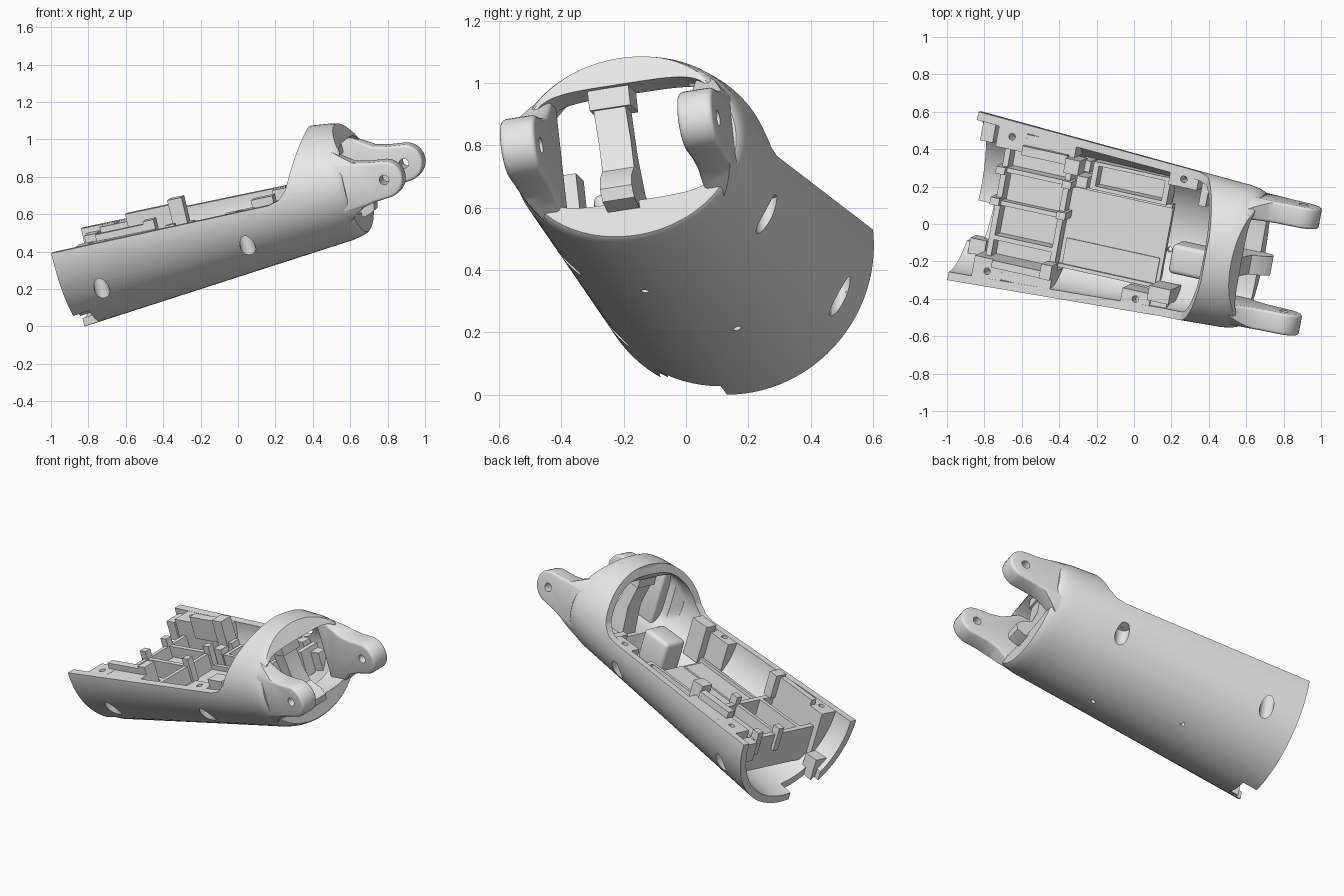
import bpy
import bmesh
from math import sin, cos, pi, copysign
from mathutils import Vector, Matrix

if "Cube" in bpy.data.objects:
    bpy.data.objects.remove(bpy.data.objects["Cube"])

# Part frame: first coordinate along the tube, second across it, third up
along = Vector((0.956, -0.21, 0.204)).normalized()
across = Vector((0.184, 0.972, 0.151))
across = (across - along * across.dot(along)).normalized()
up = along.cross(across)
frame = Matrix((along, across, up)).transposed().to_4x4()
frame.translation = Vector((-0.915, 0.15, 0.46))

grey = bpy.data.materials.new("plain_grey")
grey.use_nodes = True
grey.diffuse_color = (0.8, 0.8, 0.8, 1)
grey.node_tree.nodes["Principled BSDF"].inputs["Base Color"].default_value = (0.8, 0.8, 0.8, 1)
parts = []
cutters = []


def loft(name, rings, hollow=False, cutter=False):
    """Bridge closed rings; cap the ends, or join last to first when hollow."""
    bm = bmesh.new()
    loops = [[bm.verts.new(p) for p in ring] for ring in rings]
    pairs = list(zip(loops, loops[1:]))
    if hollow:
        pairs.append((loops[-1], loops[0]))
    else:
        bm.faces.new(loops[0])
        bm.faces.new(loops[-1])
    for a, b in pairs:
        for i in range(len(a)):
            j = (i + 1) % len(a)
            bm.faces.new((a[i], a[j], b[j], b[i]))
    bmesh.ops.recalc_face_normals(bm, faces=bm.faces)
    mesh = bpy.data.meshes.new(name)
    bm.to_mesh(mesh)
    bm.free()
    mesh.materials.append(grey)
    obj = bpy.data.objects.new(name, mesh)
    obj.matrix_world = frame
    bpy.context.collection.objects.link(obj)
    if cutter:
        obj.hide_render = True
    (cutters if cutter else parts).append(obj)
    return obj


def prism(name, outline, low, high, vertical=False, cutter=False):
    """Extrude an outline across the tube, or upward when vertical."""
    def place(p, t):
        return (p[0], p[1], t) if vertical else (p[0], t, p[1])
    return loft(name, [[place(p, t) for p in outline] for t in (low, high)], cutter=cutter)


def circle(x, y, r, count=24):
    return [(x + r * cos(2 * pi * i / count), y + r * sin(2 * pi * i / count)) for i in range(count)]


def apply(obj, mod):
    bpy.context.view_layer.objects.active = obj
    bpy.ops.object.modifier_apply(modifier=mod.name)


def boolean(obj, tool, operation="DIFFERENCE"):
    mod = obj.modifiers.new("cut", "BOOLEAN")
    mod.operation = operation
    mod.object = tool
    mod.solver = "EXACT"
    apply(obj, mod)


def soften(obj, width):
    bevel = obj.modifiers.new("soft_edges", "BEVEL")
    bevel.width = width
    bevel.segments = 3
    apply(obj, bevel)


def oval(s, a, b, power=2, lift=0, count=96):
    def bulge(v):
        return copysign(abs(v) ** (2 / power), v)
    angles = [2 * pi * (i + 0.5) / count for i in range(count)]
    return [(s, a * bulge(cos(t)), lift + b * bulge(sin(t))) for t in angles]


def section(s, inset=0.0, scale=1.0):
    return oval(s, (0.463 - 0.048 * s) * scale - inset, (0.47 - 0.1 * s) * scale - inset)


# Solid tube volume that keeps inner parts inside the wall
core = loft("core_cutter", [section(-0.1, 0.006), section(2.2, 0.006)], cutter=True)


def box(name, s, l, h, fit=False, cutter=False):
    """Box from ranges along, across and up; fit trims it to the tube."""
    outline = [(s[0], h[0]), (s[1], h[0]), (s[1], h[1]), (s[0], h[1])]
    obj = prism(name, outline, l[0], l[1], cutter=cutter)
    if fit:
        boolean(obj, core, "INTERSECT")
    return obj


# Tapered tube with a narrower squarish mouth
wall = 0.045
shell = loft("tube_shell", [
    section(0), section(0.75), section(1.53), section(1.58, scale=0.985),
    section(1.61, scale=0.96), section(1.62, scale=0.935),
    oval(1.62, 0.3, 0.195, 4.5, 0.02), oval(1.45, 0.3, 0.195, 4.5, 0.02),
    section(1.4, wall), section(0.75, wall), section(0, wall)], hollow=True)

# Open upper half, leaving a sloping hoop, then lean its front face back
boolean(shell, prism("opening_cutter", [
    (-0.2, 0), (1.2, 0), (1.26, 0.015), (1.31, 0.06), (1.43, 0.31),
    (1.44, 0.4), (1.44, 0.6), (-0.2, 0.6)], -0.7, 0.7, cutter=True))
boolean(shell, prism("hoop_face_cutter", [
    (1.565, 0.33), (1.595, 0.25), (1.64, 0.13), (1.8, 0.13), (1.8, 0.5), (1.565, 0.5)],
    -0.7, 0.7, cutter=True))
boolean(shell, box("notch_cutter", (-0.1, 0.09), (-0.28, -0.07), (-0.6, -0.2), cutter=True))

# Screw pads on both rims, with a hole above and a wide channel below
for side, name in ((1, "left"), (-1, "right")):
    for s, l in ((0.205, 0.37), (1.03 if side < 0 else 1.17, 0.345)):
        edges = sorted((side * 0.3, side * 0.5))
        pad = box(name + "_screw_pad", (s - 0.08, s + 0.08), edges, (-0.28, -0.001), fit=True)
        channel = prism("channel_cutter", circle(s, side * l, 0.04), -0.7, -0.12, True, True)
        hole = prism("screw_hole_cutter", circle(s, side * l, 0.018), -0.2, 0.1, True, True)
        boolean(shell, channel)
        boolean(pad, channel)
        boolean(pad, hole)
for s, l in ((0.6, 0.1), (1.1, -0.09)):
    boolean(shell, prism("drain_cutter", circle(s, l, 0.014, 12), -0.6, -0.2, True, True))

# Hinge lugs on both sides, flush with the tube at their roots
half = [(1.5, 0.2), (1.58, 0.2), (1.63, 0.165), (1.69, 0.125), (1.76, 0.108)]
half += [(1.84 + 0.1 * sin(t * pi / 16), 0.1 * cos(t * pi / 16)) for t in range(9)]
profile = half + [(s, -h) for s, h in reversed(half[:-1])]
pin = prism("pin_cutter", circle(1.84, 0, 0.026), -0.6, 0.6, cutter=True)
for side, name in ((1, "left"), (-1, "right")):
    low, high = sorted((side * 0.235, side * 0.35))
    lug = prism(name + "_hinge_lug", profile, low, high)
    soften(lug, 0.015)
    boolean(lug, core, "INTERSECT")
    boolean(lug, pin)

# Central post across the mouth, leaning a little, with a rounded foot and a head
post_side = [
    (1.47, -0.2), (1.64, -0.2), (1.69, -0.18), (1.7, -0.14), (1.67, -0.1),
    (1.6, -0.06), (1.575, 0.03), (1.57, 0.12), (1.56, 0.24), (1.46, 0.24),
    (1.48, 0.12), (1.5, 0)]
loft("mouth_post", [[(s, l - 0.06 * h, h) for s, h in post_side] for l in (-0.095, 0.01)])
box("post_head", (1.46, 1.58), (-0.115, 0.02), (0.15, 0.25))

# Two open pockets and a middle shelf near the wide end
box("pocket_floor", (0.16, 0.54), (-0.3, 0.31), (-0.26, -0.22), fit=True)
box("middle_shelf", (0.2, 0.5), (0.0, 0.17), (-0.26, -0.17))
for s in (0.16, 0.51):
    box("pocket_rail", (s, s + 0.03), (-0.31, 0.31), (-0.32, -0.1), fit=True)
for l in (-0.21, -0.02, 0.16, 0.3):
    box("pocket_divider", (0.16, 0.54), (l, l + 0.025), (-0.26, -0.1), fit=True)
for s in (0.14, 0.51):
    for l in (-0.02, 0.15):
        box("pocket_clip", (s, s + 0.05), (l, l + 0.04), (-0.2, -0.05))
box("right_pocket_wall", (0.27, 0.56), (-0.4, -0.3), (-0.28, -0.002), fit=True)
box("left_pocket_wall", (0.27, 0.56), (0.33, 0.4), (-0.26, -0.002), fit=True)
box("right_clip_post", (0.5, 0.56), (-0.34, -0.26), (-0.1, 0.05))
box("right_clip_ledge", (0.23, 0.5), (-0.34, -0.3), (-0.1, 0.035))
box("left_clip_post", (0.53, 0.61), (0.25, 0.33), (-0.1, 0.07))
box("left_clip_ledge", (0.28, 0.53), (0.29, 0.34), (-0.1, 0.04))

# Mounting plate with a low edge, carried by ribs
box("mounting_plate", (0.54, 1.1), (-0.29, 0.17), (-0.24, -0.2), fit=True)
box("plate_step", (0.56, 1.08), (-0.28, -0.13), (-0.21, -0.19))
for l in (-0.29, 0.15):
    box("plate_edge", (0.54, 1.1), (l, l + 0.02), (-0.24, -0.17), fit=True)
for s in (0.6, 0.95):
    box("plate_rib", (s, s + 0.04), (-0.2, 0.14), (-0.4, -0.22), fit=True)

# Narrow tray beside the plate
tray = box("side_tray", (0.65, 1.08), (0.17, 0.32), (-0.25, -0.1), fit=True)
boolean(tray, box("tray_cutter", (0.68, 1.05), (0.19, 0.3), (-0.2, 0.1), cutter=True))
for l in (0.17, 0.26):
    box("tray_clip", (0.58, 0.64), (l, l + 0.06), (-0.24, -0.07))

# Upright block and brackets under the hoop
soften(box("cable_block", (1.16, 1.36), (-0.18, -0.02), (-0.27, -0.07)), 0.025)
box("left_bracket", (1.27, 1.31), (0.22, 0.36), (-0.18, -0.02), fit=True)
box("left_bracket_foot", (1.27, 1.38), (0.29, 0.36), (-0.18, -0.05), fit=True)
box("right_bracket", (1.1, 1.22), (-0.33, -0.25), (-0.2, 0.04))
box("right_bracket_root", (1.1, 1.2), (-0.4, -0.32), (-0.22, -0.02), fit=True)
box("left_end_bracket", (0.03, 0.1), (0.31, 0.46), (-0.15, -0.03), fit=True)
box("end_tab", (0.03, 0.12), (-0.34, -0.25), (-0.4, -0.25), fit=True)

# Remove the helpers and smooth curved surfaces
for tool in cutters:
    bpy.data.objects.remove(tool)
bpy.ops.object.select_all(action="DESELECT")
for part in parts:
    part.select_set(True)
bpy.context.view_layer.objects.active = shell
bpy.ops.object.shade_smooth_by_angle(angle=0.6)
